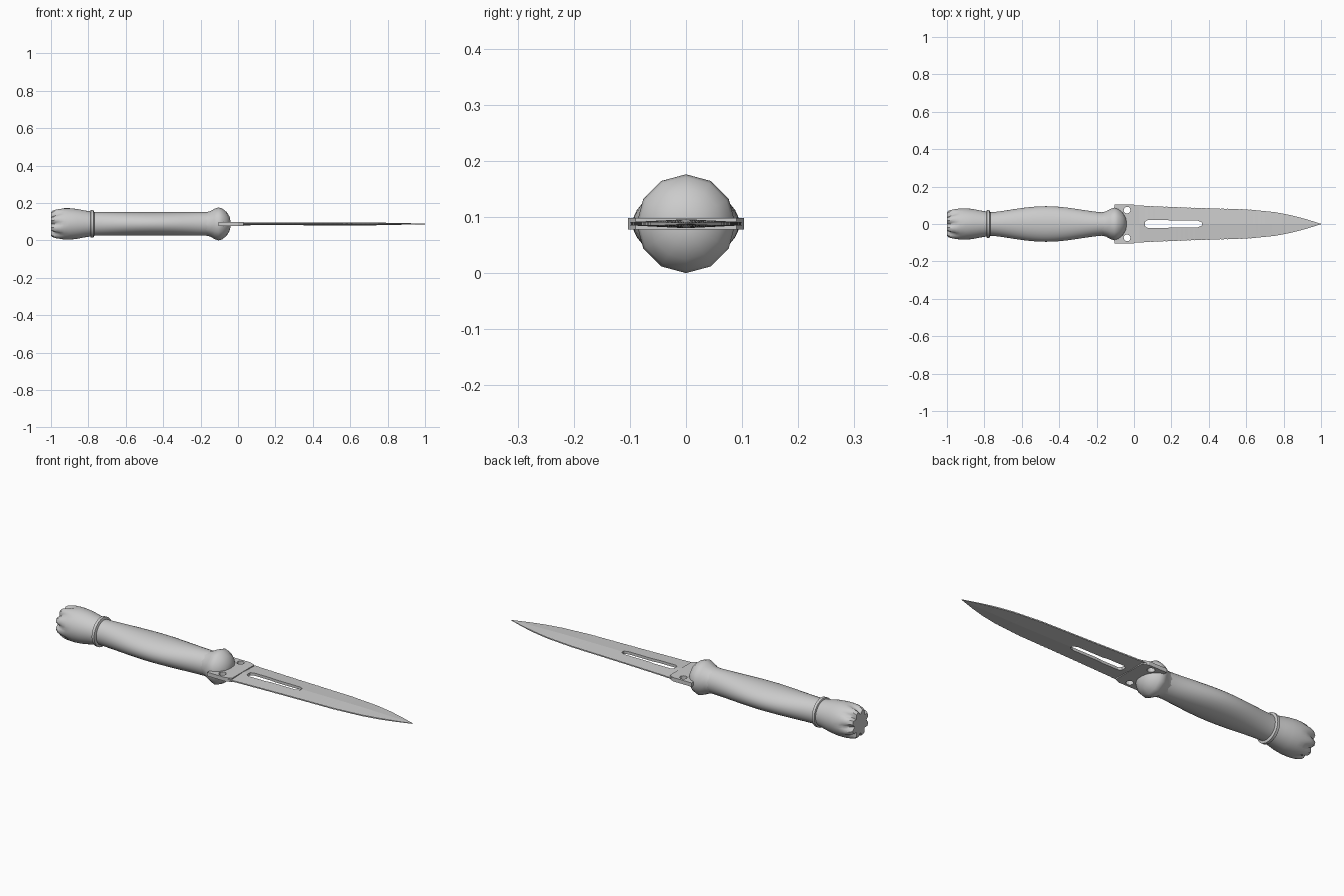
import bpy, bmesh, math

cube = bpy.data.objects.get("Cube")
if cube:
    bpy.data.objects.remove(cube, do_unlink=True)

MID = 0.088  # height of the long axis

steel = bpy.data.materials.new("light_grey")
steel.use_nodes = True
steel.diffuse_color = (0.6, 0.6, 0.6, 1)
steel.node_tree.nodes["Principled BSDF"].inputs["Base Color"].default_value = (0.6, 0.6, 0.6, 1)


def finish(name, bm, angle=None):
    bmesh.ops.recalc_face_normals(bm, faces=bm.faces)
    mesh = bpy.data.meshes.new(name)
    bm.to_mesh(mesh)
    bm.free()
    mesh.materials.append(steel)
    obj = bpy.data.objects.new(name, mesh)
    bpy.context.collection.objects.link(obj)
    bpy.ops.object.select_all(action="DESELECT")
    obj.select_set(True)
    bpy.context.view_layer.objects.active = obj
    if angle:
        bpy.ops.object.shade_smooth_by_angle(angle=math.radians(angle))
    return obj


def loft(name, rings, angle=None):
    """Skin a list of equal-length point rings and cap both ends."""
    bm = bmesh.new()
    loops = [[bm.verts.new(p) for p in ring] for ring in rings]
    n = len(loops[0])
    for a, b in zip(loops, loops[1:]):
        for i in range(n):
            j = (i + 1) % n
            bm.faces.new((a[i], a[j], b[j], b[i]))
    bm.faces.new(loops[0])
    bm.faces.new(loops[-1])
    return finish(name, bm, angle)


def turned(name, profile, sides, angle=40, flutes=0):
    """Profile rows are x, y radius, z radius, flute depth."""
    rings = []
    for x, ry, rz, depth in profile:
        ring = []
        for i in range(sides):
            t = math.tau * i / sides
            k = 1 - depth * max(0, math.cos(flutes * t))
            ring.append((x, ry * k * math.sin(t), MID + rz * k * math.cos(t)))
        rings.append(ring)
    return loft(name, rings, angle)


def prism(name, outline, half):
    return loft(name, [[(x, y, MID + s * half) for x, y in outline] for s in (-1, 1)])


def cut(target, cutter):
    cutter.hide_render = True
    mod = target.modifiers.new("cut", "BOOLEAN")
    mod.operation = "DIFFERENCE"
    mod.solver = "EXACT"
    mod.object = cutter
    bpy.ops.object.select_all(action="DESELECT")
    target.select_set(True)
    bpy.context.view_layer.objects.active = target
    bpy.ops.object.modifier_apply(modifier=mod.name)
    bpy.data.objects.remove(cutter, do_unlink=True)


# Grip: swells sideways, constant height
grip = []
for i in range(25):
    t = i / 24
    ry = 0.062 + 0.033 * math.sin(math.pi * t) ** 1.5
    grip.append((-0.78 + 0.62 * t, ry, 0.063, 0))
turned("grip", grip, 32)

# Collar ring between grip and pommel
turned("collar", [(-0.79, 0.066, 0.066, 0), (-0.787, 0.074, 0.074, 0),
                  (-0.773, 0.074, 0.074, 0), (-0.768, 0.062, 0.062, 0)], 32)

# Pommel with flutes at its end
pommel = [(-1.0, 0.066, 0.3), (-0.99, 0.074, 0.26), (-0.97, 0.08, 0.17),
          (-0.95, 0.083, 0.08), (-0.93, 0.084, 0), (-0.9, 0.084, 0),
          (-0.86, 0.08, 0), (-0.82, 0.072, 0), (-0.785, 0.066, 0)]
turned("pommel", [(x, r, r, d) for x, r, d in pommel], 48, 45, 8)

# Faceted guard bulb
bulb = [(-0.175, 0.062), (-0.15, 0.067), (-0.125, 0.081), (-0.105, 0.088),
        (-0.085, 0.083), (-0.06, 0.063), (-0.045, 0.038), (-0.04, 0.015)]
turned("guard_bulb", [(x, r, r, 0) for x, r in bulb], 12, 45)

# Guard plate with a hole on each side
plate = prism("guard_plate", [(-0.105, -0.103), (0.0, -0.103), (0.03, -0.09),
                              (0.03, 0.09), (0.0, 0.103), (-0.105, 0.103),
                              (-0.1, 0.06), (-0.1, -0.06)], 0.01)
for side in (-1, 1):
    hole = [(-0.037 + 0.018 * math.cos(math.tau * i / 12),
             side * 0.074 + 0.018 * math.sin(math.tau * i / 12)) for i in range(12)]
    cut(plate, prism("hole_cutter", hole, 0.05))

# Blade: shallow diamond section with finely notched edges
outline = [(0.0, 0.1), (0.3, 0.088), (0.6, 0.079), (0.74, 0.066),
           (0.84, 0.047), (0.92, 0.026), (1.0, 0.001)]


def half_width(x):
    for (x0, w0), (x1, w1) in zip(outline, outline[1:]):
        if x <= x1:
            return w0 + (w1 - w0) * (x - x0) / (x1 - x0)
    return outline[-1][1]


rings = []
COUNT = 80
for i in range(COUNT + 1):
    x = i / COUNT
    w = half_width(x)
    notch = 0.002 * (i % 2) if 0.05 < x < 0.75 else 0
    core = 0.008 if x < 0.7 else 0.008 - 0.006 * (x - 0.7) / 0.3
    edge = min(0.003, core * 0.6)
    rings.append([(x, w - notch, MID - edge), (x, w - notch, MID + edge), (x, 0, MID + core),
                  (x, -w + notch, MID + edge), (x, -w + notch, MID - edge), (x, 0, MID - core)])
blade = loft("blade", rings)

# Long slot, rounded at the root and narrowing forward
half_slot = [(0.06, 0.012), (0.075, 0.022), (0.17, 0.022), (0.2, 0.018),
             (0.34, 0.018), (0.363, 0.009)]
slot = half_slot + [(x, -y) for x, y in reversed(half_slot)]
cut(blade, prism("slot_cutter", slot, 0.05))
